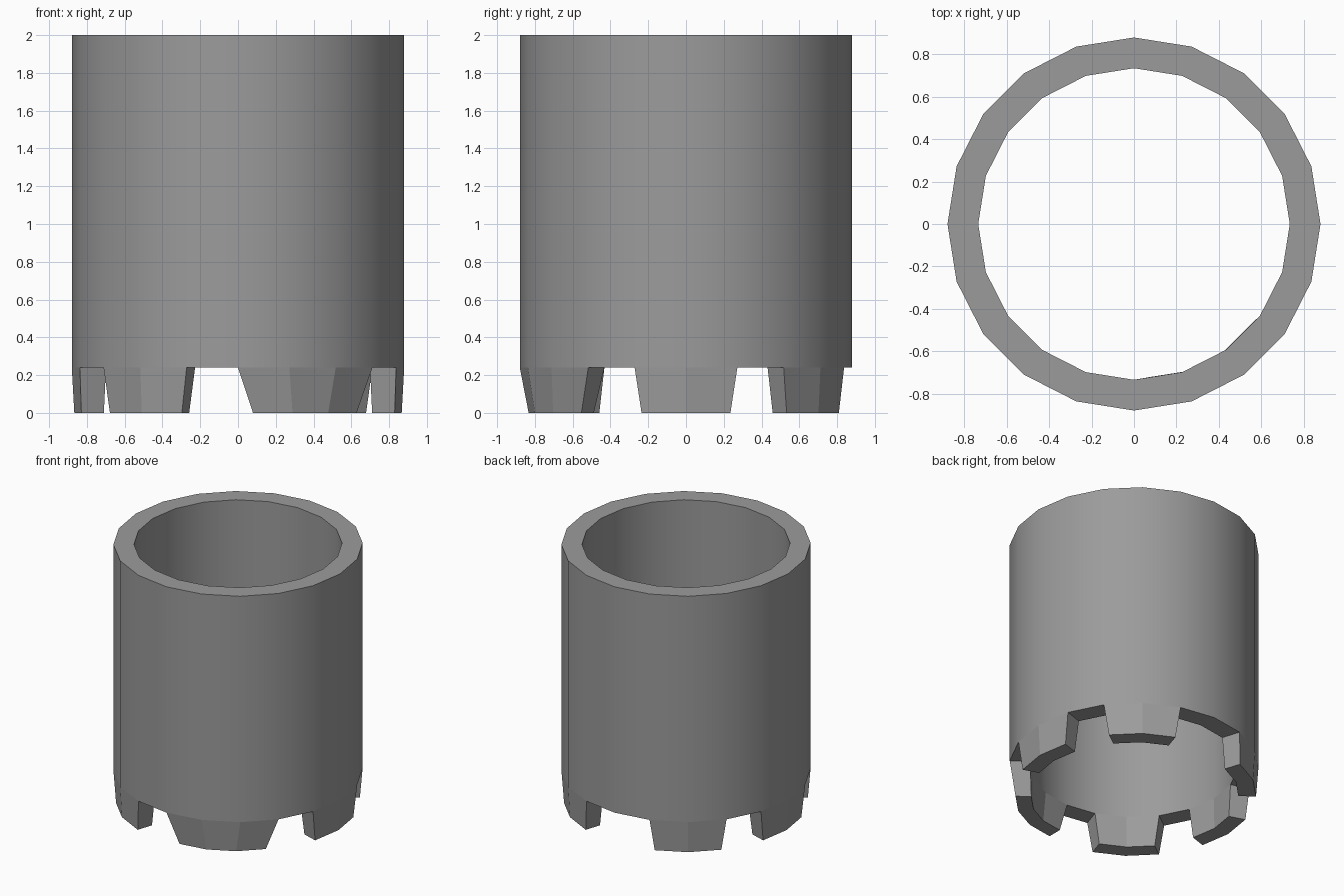
import bpy
import bmesh
from math import cos, sin, pi
from mathutils import Vector

cube = bpy.data.objects.get("Cube")
if cube:
    bpy.data.objects.remove(cube, do_unlink=True)

SIDES = 20
R_OUT, R_IN = 0.88, 0.735
Z_TOP, Z_RIM = 2.0, 0.24

# Teeth: first corner, number of wall segments, taper towards the foot
TEETH = [(-5, 3, 0.77), (-1, 2, 0.865), (2, 2, 0.865),
         (6, 2, 0.865), (9, 2, 0.865), (12, 2, 0.865)]


def ring(bm, radius, z):
    return [bm.verts.new((radius * cos(2 * pi * k / SIDES),
                          radius * sin(2 * pi * k / SIDES), z)) for k in range(SIDES)]


def add_tooth(bm, outer, inner, start, count, taper):
    """Extrude a run of rim segments downwards and shrink the foot about its centre."""
    ids = [(start + i) % SIDES for i in range(count + 1)]
    top_o, top_i = [outer[k] for k in ids], [inner[k] for k in ids]
    centre = sum((v.co for v in top_o + top_i), Vector()) / (2 * len(ids))

    def foot(v):
        p = centre + (v.co - centre) * taper
        return bm.verts.new((p.x, p.y, 0))

    bot_o, bot_i = [foot(v) for v in top_o], [foot(v) for v in top_i]
    for a in range(count):
        b = a + 1
        bm.faces.new((top_o[a], bot_o[a], bot_o[b], top_o[b]))
        bm.faces.new((top_i[b], bot_i[b], bot_i[a], top_i[a]))
        bm.faces.new((bot_o[a], bot_i[a], bot_i[b], bot_o[b]))
    for e in (0, -1):
        bm.faces.new((top_o[e], top_i[e], bot_i[e], bot_o[e]))
    return set(ids[:-1])


# Hollow tube with smooth walls
bm = bmesh.new()
top_out, top_in = ring(bm, R_OUT, Z_TOP), ring(bm, R_IN, Z_TOP)
rim_out, rim_in = ring(bm, R_OUT, Z_RIM), ring(bm, R_IN, Z_RIM)
for k in range(SIDES):
    n = (k + 1) % SIDES
    bm.faces.new((rim_out[k], rim_out[n], top_out[n], top_out[k])).smooth = True
    bm.faces.new((rim_in[n], rim_in[k], top_in[k], top_in[n])).smooth = True
    bm.faces.new((top_out[k], top_out[n], top_in[n], top_in[k]))

# Tapered flat-faced teeth, with rim faces closing the gaps between them
covered = set()
for tooth in TEETH:
    covered |= add_tooth(bm, rim_out, rim_in, *tooth)
for k in set(range(SIDES)) - covered:
    n = (k + 1) % SIDES
    bm.faces.new((rim_out[n], rim_out[k], rim_in[k], rim_in[n]))
bmesh.ops.recalc_face_normals(bm, faces=bm.faces[:])

mesh = bpy.data.meshes.new("notched_tube")
bm.to_mesh(mesh)
bm.free()

# Plain grey material
grey = bpy.data.materials.new("grey")
grey.use_nodes = True
colour = (0.33, 0.33, 0.33, 1)
grey.diffuse_color = colour
grey.node_tree.nodes["Principled BSDF"].inputs["Base Color"].default_value = colour
mesh.materials.append(grey)

tube = bpy.data.objects.new("notched_tube", mesh)
bpy.context.collection.objects.link(tube)
